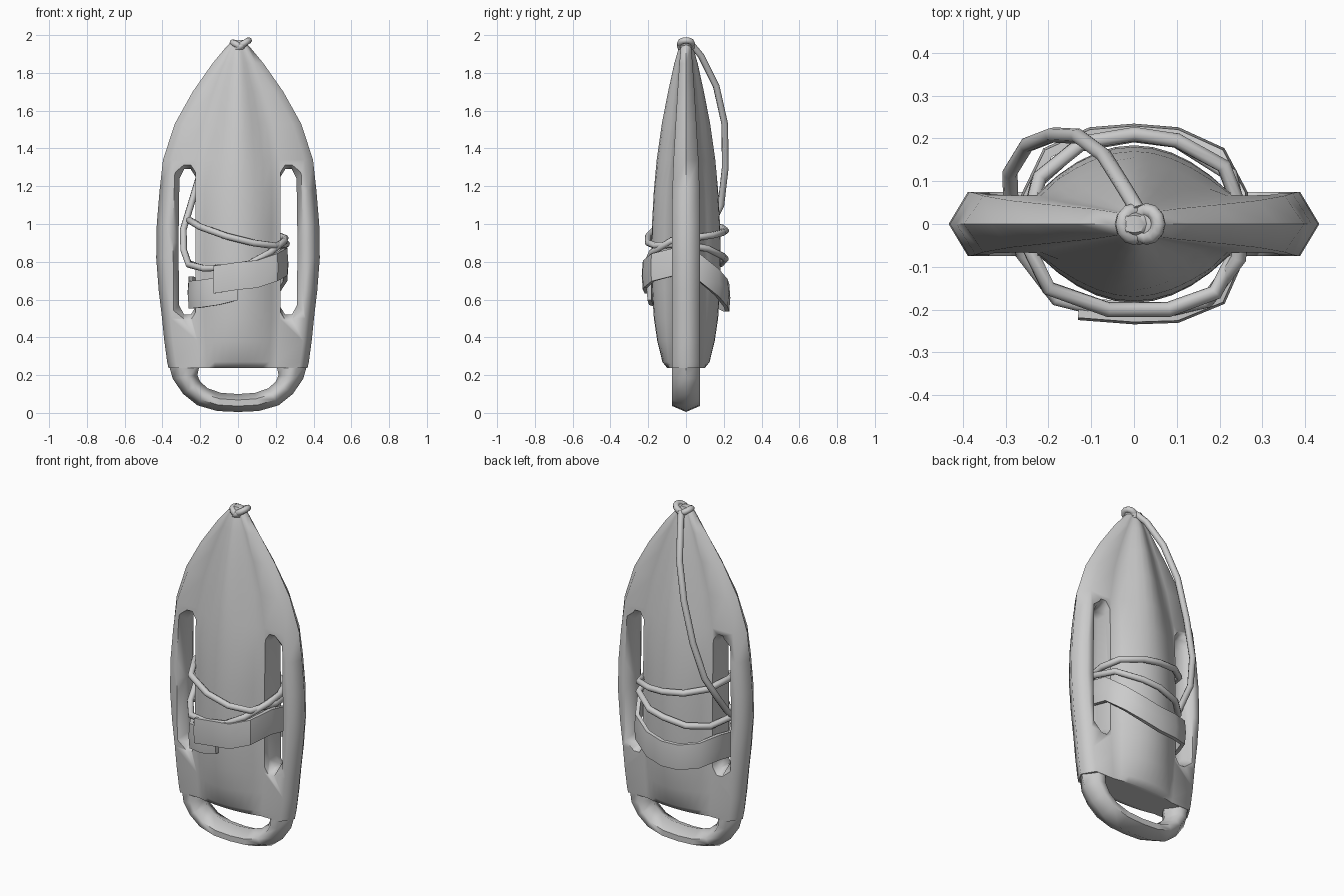
import bpy, bmesh, math
from mathutils import Vector

if "Cube" in bpy.data.objects:
    bpy.data.objects.remove(bpy.data.objects["Cube"])


def finish(name, bm, angle=65):
    bmesh.ops.recalc_face_normals(bm, faces=bm.faces)
    me = bpy.data.meshes.new(name)
    bm.to_mesh(me)
    bm.free()
    ob = bpy.data.objects.new(name, me)
    bpy.context.collection.objects.link(ob)
    smooth(ob, angle)
    return ob


def smooth(ob, angle):
    bpy.ops.object.select_all(action='DESELECT')
    ob.select_set(True)
    bpy.context.view_layer.objects.active = ob
    bpy.ops.object.shade_smooth_by_angle(angle=math.radians(angle))


def loft(name, rings, angle=65):
    """Skin a list of equal-length point rings and cap both ends."""
    bm = bmesh.new()
    vs = [[bm.verts.new(p) for p in r] for r in rings]
    n = len(vs[0])
    for a, b in zip(vs, vs[1:]):
        for i in range(n):
            j = (i + 1) % n
            bm.faces.new((a[i], a[j], b[j], b[i]))
    bm.faces.new(vs[0])
    bm.faces.new(vs[-1])
    return finish(name, bm, angle)


# Hull: z, half width, edge half thickness, core half depth
STATIONS = [
    (.238, .368, .075, .10), (.27, .375, .075, .125), (.38, .39, .075, .152),
    (.5, .402, .075, .17), (.65, .42, .075, .18), (.82, .433, .075, .184),
    (1.0, .43, .075, .18), (1.18, .415, .072, .17), (1.34, .397, .066, .155),
    (1.53, .335, .055, .128), (1.7, .24, .045, .095), (1.85, .135, .035, .062),
    (1.94, .06, .027, .036), (1.975, .025, .018, .02)]


def hull_ring(z, w, t, d):
    c = min(.222, w * .55)
    e = min(.045, w * .3)
    k = min(1, max(0, (z - 1.15) / .3))
    half = [(w - e, t)]
    for i in range(11):
        u = 1 - i / 5
        f = (1 - k) * (1 - u * u) + k * (1 + math.cos(math.pi * u)) / 2
        half.append((c * u, t + (d - t) * f))
    half.append((e - w, t))
    return ([(w, 0, z)] + [(x, y, z) for x, y in half] + [(-w, 0, z)]
            + [(x, -y, z) for x, y in reversed(half)])


hull = loft("float_body", [hull_ring(*s) for s in STATIONS])

# Side hand slots, flared towards both faces
SLOT = [(.225, .56), (.25, .52), (.285, .52), (.312, .57), (.315, .9),
        (.31, 1.24), (.285, 1.29), (.25, 1.29), (.225, 1.25)]
for s in (-1, 1):
    rings = []
    for y, g in ((-.25, .035), (-.085, .035), (-.03, 0), (.03, 0), (.085, .035), (.25, .035)):
        rings.append([(s * (x + (g if x > .3 else 0)), y,
                       z + (g if z > 1.2 else -g if z < .6 else 0)) for x, z in SLOT])
    cutter = loft("slot_cutter", rings)
    cutter.hide_render = True
    m = hull.modifiers.new("slot", 'BOOLEAN')
    m.operation, m.solver, m.object = 'DIFFERENCE', 'EXACT', cutter
    bpy.context.view_layer.objects.active = hull
    bpy.ops.object.modifier_apply(modifier=m.name)
    bpy.data.objects.remove(cutter)
smooth(hull, 65)

# Bottom handle: outer and inner edge of a six-sided grip, mirrored in x
OUT = [(0, .005), (.11, .01), (.215, .04), (.29, .1), (.345, .18), (.371, .27)]
INN = [(0, .1), (.09, .106), (.16, .13), (.2, .165), (.215, .2), (.2, .27)]


def grip_ring(o, i):
    o, i = Vector(o), Vector(i)
    pts = [(0, 0), (.33, 1), (.67, 1), (1, 0), (.67, -1), (.33, -1)]
    ring = []
    for f, y in pts:
        p = o.lerp(i, f)
        ring.append((p.x, y * .073, p.y))
    return ring


right = [grip_ring(o, i) for o, i in zip(OUT, INN)]
left = [[(-x, y, z) for x, y, z in r] for r in reversed(right[1:])]
loft("bottom_handle", left + right)

# Strap wound once round the middle, with overlapping ends
STRAP = [(-.13, -.208, .705), (0, -.218, .725), (.1, -.215, .735), (.2, -.175, .77),
         (.25, -.06, .80), (.25, .07, .77), (.2, .165, .69), (.1, .21, .635),
         (0, .218, .61), (-.1, .21, .61), (-.2, .165, .63), (-.25, .06, .65),
         (-.25, -.06, .625), (-.2, -.145, .63), (-.1, -.185, .645), (0, -.193, .67)]
rings = []
for i, p in enumerate(STRAP):
    a, b = Vector(STRAP[max(i - 1, 0)]), Vector(STRAP[min(i + 1, len(STRAP) - 1)])
    d = b - a
    n = Vector((d.y, -d.x, 0)).normalized() * .011
    up = Vector((0, 0, .073))
    p = Vector(p)
    rings.append([p - n - up, p + n - up, p + n * 1.5, p + n + up, p - n + up])
loft("strap", rings, 40)

# Rope: from the tip down the back, then twice round the body
ROPE = [(.01, .03, 1.95), (-.02, .08, 1.89), (-.07, .16, 1.73), (-.13, .205, 1.53),
        (-.19, .208, 1.3), (-.25, .185, 1.1), (-.29, .12, .97), (-.287, .03, .86),
        (-.26, -.07, .785), (-.18, -.175, .765), (-.06, -.204, .77), (.06, -.205, .79),
        (.17, -.18, .85), (.245, -.08, .91), (.25, .03, .925), (.21, .135, .94),
        (.1, .195, .955), (0, .21, .965), (-.12, .19, .98), (-.22, .11, 1.0),
        (-.258, -.03, 1.02), (-.2, -.15, .985), (-.06, -.2, .935), (.08, -.2, .9),
        (.19, -.16, .885), (.257, -.03, .895), (.225, .115, .87), (.1, .195, .83),
        (0, .208, .815), (-.13, .185, .79), (-.225, .1, .78), (-.262, -.05, .79)]
cu = bpy.data.curves.new("rope", 'CURVE')
cu.dimensions = '3D'
cu.bevel_depth = .018
cu.bevel_resolution = 2
cu.use_fill_caps = True
sp = cu.splines.new('POLY')
sp.points.add(len(ROPE) - 1)
for pt, co in zip(sp.points, ROPE):
    pt.co = (*co, 1)
sp.use_smooth = True
rope = bpy.data.objects.new("rope", cu)
bpy.context.collection.objects.link(rope)

# Knot coils at the tip
for i, (x, z, tilt) in enumerate(((.012, 1.94, -32), (.03, 1.955, -32), (.0, 1.945, 30))):
    bpy.ops.mesh.primitive_torus_add(
        major_segments=12, minor_segments=8, major_radius=.032, minor_radius=.017,
        location=(x, 0, z), rotation=(0, math.radians(tilt), 0))
    ob = bpy.context.object
    ob.name = f"knot_coil_{i + 1}"
    smooth(ob, 60)
